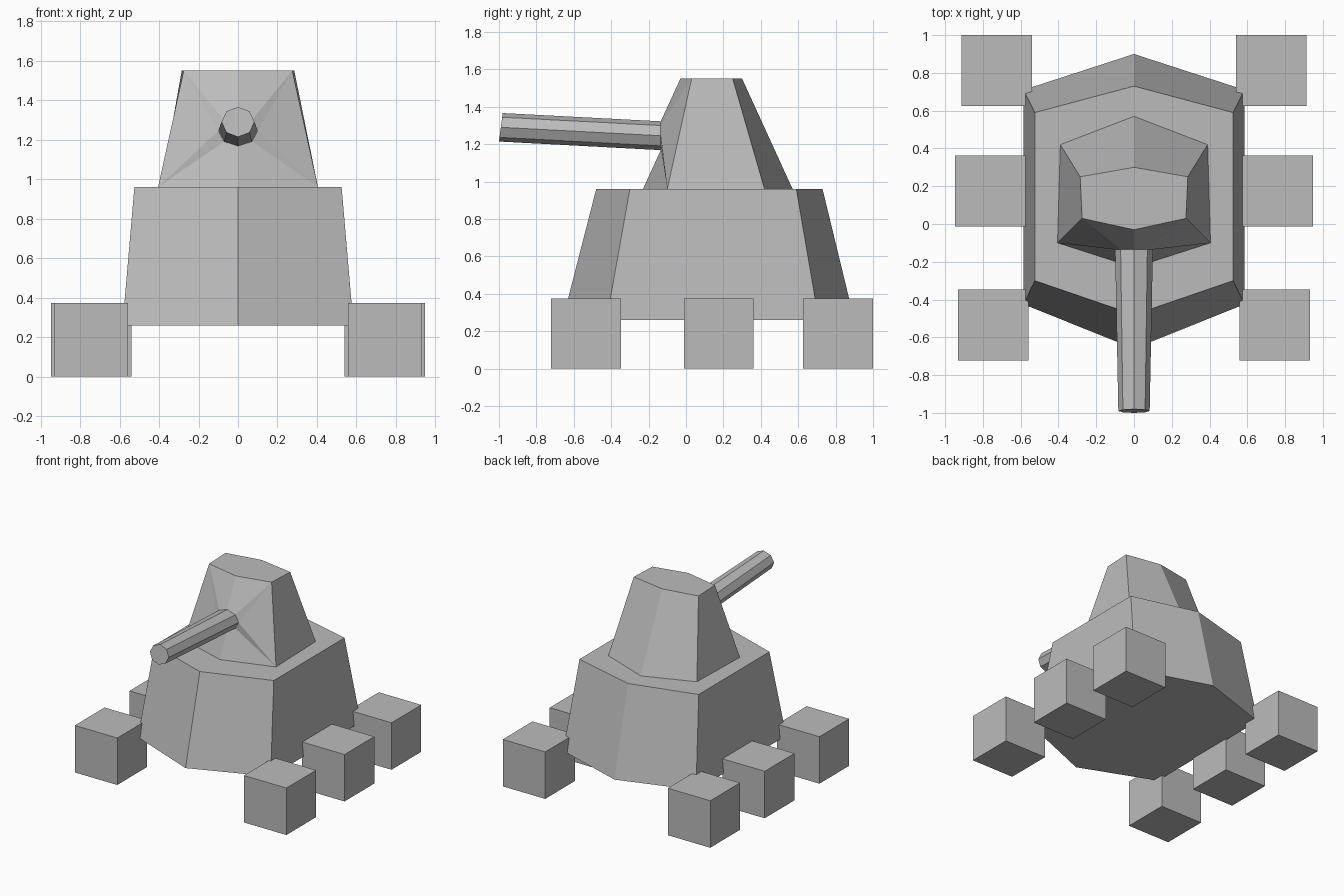
import bpy
import bmesh
from math import cos, sin, tau

cube = bpy.data.objects.get("Cube")
if cube:
    bpy.data.objects.remove(cube, do_unlink=True)

GREY = (0.5, 0.5, 0.5, 1.0)
grey = bpy.data.materials.new("plain grey")
grey.use_nodes = True
grey.diffuse_color = GREY
grey.node_tree.nodes["Principled BSDF"].inputs["Base Color"].default_value = GREY


def finish(name, bm):
    """Turn a bmesh into a flat-shaded grey object."""
    bmesh.ops.recalc_face_normals(bm, faces=bm.faces[:])
    mesh = bpy.data.meshes.new(name)
    bm.to_mesh(mesh)
    bm.free()
    mesh.materials.append(grey)
    obj = bpy.data.objects.new(name, mesh)
    bpy.context.collection.objects.link(obj)
    return obj


def hexagon(bm, z, front_tip, front, back, back_tip):
    """Pointed hexagon ring: front tip, right side, back tip, left side."""
    (fx, fy), (bx, by) = front, back
    outline = [(0, front_tip), (fx, fy), (bx, by), (0, back_tip), (-bx, by), (-fx, fy)]
    return [bm.verts.new((x, y, z)) for x, y in outline]


def octagon(bm, y, z, rx, rz, lean=0.0):
    """Upright octagon ring, first corner at +x, third at the top."""
    angles = [tau * i / 8 for i in range(8)]
    return [bm.verts.new((rx * cos(a), y + lean * sin(a), z + rz * sin(a))) for a in angles]


def bridge(bm, a, b, skip=()):
    n = len(a)
    for i in range(n):
        if i not in skip:
            j = (i + 1) % n
            bm.faces.new((a[i], a[j], b[j], b[i]))


# Hull: tapered hexagonal block
bm = bmesh.new()
low = hexagon(bm, 0.26, -0.66, (0.585, -0.425), (0.585, 0.71), 0.90)
high = hexagon(bm, 0.96, -0.48, (0.525, -0.30), (0.525, 0.59), 0.73)
bridge(bm, low, high)
bm.faces.new(low)
bm.faces.new(high)
finish("hull", bm)

# Turret: tapered hexagon whose front fans into the gun opening
bm = bmesh.new()
low = hexagon(bm, 0.96, -0.23, (0.405, -0.10), (0.39, 0.42), 0.57)
high = hexagon(bm, 1.55, -0.03, (0.275, 0.03), (0.285, 0.25), 0.30)
bridge(bm, low, high, skip=(0, 5))
bm.faces.new(low)
bm.faces.new(high)
ring = octagon(bm, -0.135, 1.245, 0.10, 0.077)
bm.faces.new(ring)
for corner, side, upper, lower in ((1, 0, 1, 7), (5, 4, 3, 5)):
    bm.faces.new((high[0], ring[2], ring[upper], high[corner]))
    bm.faces.new((high[corner], ring[upper], ring[side]))
    bm.faces.new((high[corner], ring[side], low[corner]))
    bm.faces.new((low[corner], ring[side], ring[lower]))
    bm.faces.new((low[corner], ring[lower], ring[6], low[0]))
finish("turret", bm)

# Gun barrel: octagonal tube rising slightly to the front
bm = bmesh.new()
base = octagon(bm, -0.135, 1.245, 0.10, 0.077)
tip = octagon(bm, -0.99, 1.29, 0.083, 0.076, lean=0.01)
bridge(bm, base, tip)
bm.faces.new(base)
bm.faces.new(tip)
finish("gun_barrel", bm)

# Wheels: three cubes on each side
WHEEL = 0.374
for row, x, y in (("front", 0.745, -0.535), ("middle", 0.76, 0.175), ("back", 0.727, 0.813)):
    for side, sign in (("left", 1), ("right", -1)):
        bm = bmesh.new()
        bmesh.ops.create_cube(bm, size=WHEEL)
        wheel = finish(f"{row}_{side}_wheel", bm)
        wheel.location = (sign * x, y, WHEEL / 2)
